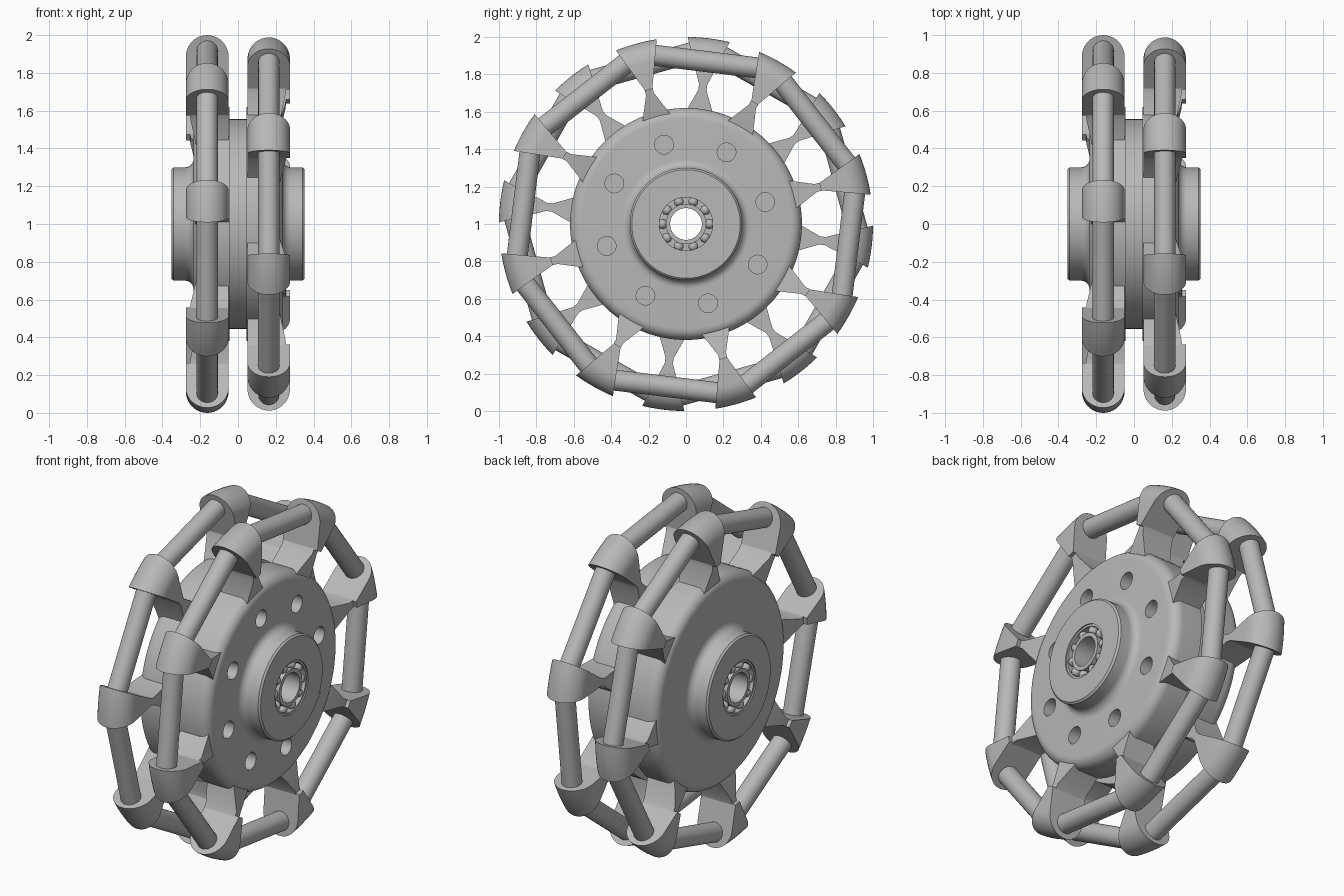
import bpy, bmesh, math
from math import sin, cos, pi, radians
from mathutils import Matrix, Vector

cube = bpy.data.objects.get("Cube")
if cube:
    bpy.data.objects.remove(cube, do_unlink=True)

steel = bpy.data.materials.new("plain_grey")
steel.use_nodes = True
GREY = (0.48, 0.48, 0.48, 1)
steel.diffuse_color = GREY
steel.node_tree.nodes["Principled BSDF"].inputs["Base Color"].default_value = GREY

CENTRE = Vector((0, 0, 1))
COUNT = 8
HOLED_ANGLE, PLAIN_ANGLE = 15.5, -7.0   # ring phase on each side


def finish(name, bm, angle=30):
    """Turn a bmesh into a shaded object on the wheel axis."""
    bmesh.ops.recalc_face_normals(bm, faces=bm.faces[:])
    mesh = bpy.data.meshes.new(name)
    bm.to_mesh(mesh)
    bm.free()
    mesh.materials.append(steel)
    ob = bpy.data.objects.new(name, mesh)
    bpy.context.collection.objects.link(ob)
    ob.location = CENTRE
    shade(ob, angle)
    return ob


def shade(ob, angle=30):
    bpy.ops.object.select_all(action='DESELECT')
    ob.select_set(True)
    bpy.context.view_layer.objects.active = ob
    bpy.ops.object.shade_smooth_by_angle(angle=radians(angle))


def loft(bm, loops, closed=False):
    """Skin equal closed loops; cap the ends unless the skin closes on itself."""
    rings = [[bm.verts.new(p) for p in loop] for loop in loops]
    n = len(rings[0])
    pairs = list(zip(rings, rings[1:]))
    if closed:
        pairs.append((rings[-1], rings[0]))
    for a, b in pairs:
        for i in range(n):
            j = (i + 1) % n
            bm.faces.new((a[i], a[j], b[j], b[i]))
    if not closed:
        bm.faces.new(rings[0])
        bm.faces.new(rings[-1])


def lathe(bm, profile, steps=96):
    """Revolve a closed (x, radius) outline around the axle."""
    loft(bm, [[(x, r * cos(2 * pi * k / steps), r * sin(2 * pi * k / steps))
               for x, r in profile] for k in range(steps)], closed=True)


def arc(cx, cr, rad, start, end, steps=8):
    return [(cx + rad * cos(radians(start + (end - start) * i / steps)),
             cr + rad * sin(radians(start + (end - start) * i / steps)))
            for i in range(steps + 1)]


# Hub: groove, rounded rim, flat face, filleted boss, bearing seat, bore
half = [(0.045, 0.555), (0.045, 0.62)]
half += arc(0.175, 0.56, 0.06, 90, 0)
half += arc(0.28, 0.345, 0.045, 180, 270)
half += [(0.342, 0.3), (0.352, 0.29), (0.352, 0.155), (0.29, 0.155), (0.29, 0.085)]
bm = bmesh.new()
lathe(bm, half + [(-x, r) for x, r in reversed(half)])
hub = finish("hub", bm)

# Blind holes on one face of the hub
bm = bmesh.new()
for k in range(COUNT):
    a = radians(HOLED_ANGLE + 45 * k)
    place = Matrix.Translation((0.19, 0.44 * cos(a), 0.44 * sin(a))) @ Matrix.Rotation(pi / 2, 4, 'Y')
    bmesh.ops.create_cone(bm, cap_ends=True, segments=32, radius1=0.05,
                          radius2=0.05, depth=0.2, matrix=place)
cutter = finish("hole_cutter", bm)
cutter.hide_render = True
cut = hub.modifiers.new("holes", 'BOOLEAN')
cut.operation, cut.solver, cut.object = 'DIFFERENCE', 'EXACT', cutter
bpy.context.view_layer.objects.active = hub
bpy.ops.object.modifier_apply(modifier=cut.name)
bpy.data.objects.remove(cutter, do_unlink=True)
shade(hub)


def make_bearing(side, label):
    """Two races with a ring of balls between them."""
    for name, r0, r1 in (("inner_race", 0.085, 0.108), ("outer_race", 0.143, 0.156)):
        bm = bmesh.new()
        lathe(bm, [(side * 0.285, r0), (side * 0.345, r0),
                   (side * 0.345, r1), (side * 0.285, r1)], 48)
        finish(label + "_" + name, bm)
    bm = bmesh.new()
    for k in range(10):
        a = 2 * pi * k / 10
        bmesh.ops.create_uvsphere(bm, u_segments=20, v_segments=12, radius=0.026,
                                  matrix=Matrix.Translation((side * 0.32, 0.126 * cos(a), 0.126 * sin(a))))
    finish(label + "_bearing_balls", bm, 60)


def make_bracket(side, name):
    """Hourglass spoke whose outer half is an arched rod socket."""
    mid, rad, neck = 0.163, 0.113, 0.745
    bm = bmesh.new()
    outline = [(mid + rad, neck)] + arc(mid, 0.887, rad, 0, 180, 20) + [(mid - rad, neck)]
    loops = []
    for s in range(-4, 5):
        loop = []
        for x, r in outline:
            t = s / 4 * (0.02 + (r - neck) * 0.365)
            loop.append((side * x, t, math.sqrt(r * r - t * t)))
        loops.append(loop)
    loft(bm, loops)
    # Flared foot running into the hub
    foot = []
    for r, w, outer in ((neck + 0.02, 0.022, 0.255), (0.72, 0.022, 0.252), (0.56, 0.09, 0.215)):
        foot.append([(side * x, y, r) for x, y in
                     ((0.05, -w), (outer, -w), (outer, w), (0.05, w))])
    loft(bm, foot)
    return finish(name, bm)


def make_rod(side, name):
    """Straight round bar between two neighbouring brackets."""
    bm = bmesh.new()
    place = Matrix.Translation((side * 0.163, 0, 0.875)) @ Matrix.Rotation(pi / 2, 4, 'X')
    bmesh.ops.create_cone(bm, cap_ends=True, segments=32, radius1=0.056,
                          radius2=0.056, depth=0.62, matrix=place)
    return finish(name, bm)


def repeat(ob, start):
    """Place linked copies evenly around the axle."""
    for k in range(COUNT):
        item = ob if k == 0 else ob.copy()
        if k:
            bpy.context.collection.objects.link(item)
        item.rotation_euler.x = radians(start + 45 * k - 90)


# Two staggered rings
for side, label, phase in ((1, "left", HOLED_ANGLE), (-1, "right", PLAIN_ANGLE)):
    make_bearing(side, label)
    repeat(make_bracket(side, label + "_bracket"), phase)
    repeat(make_rod(side, label + "_rod"), phase + 22.5)
